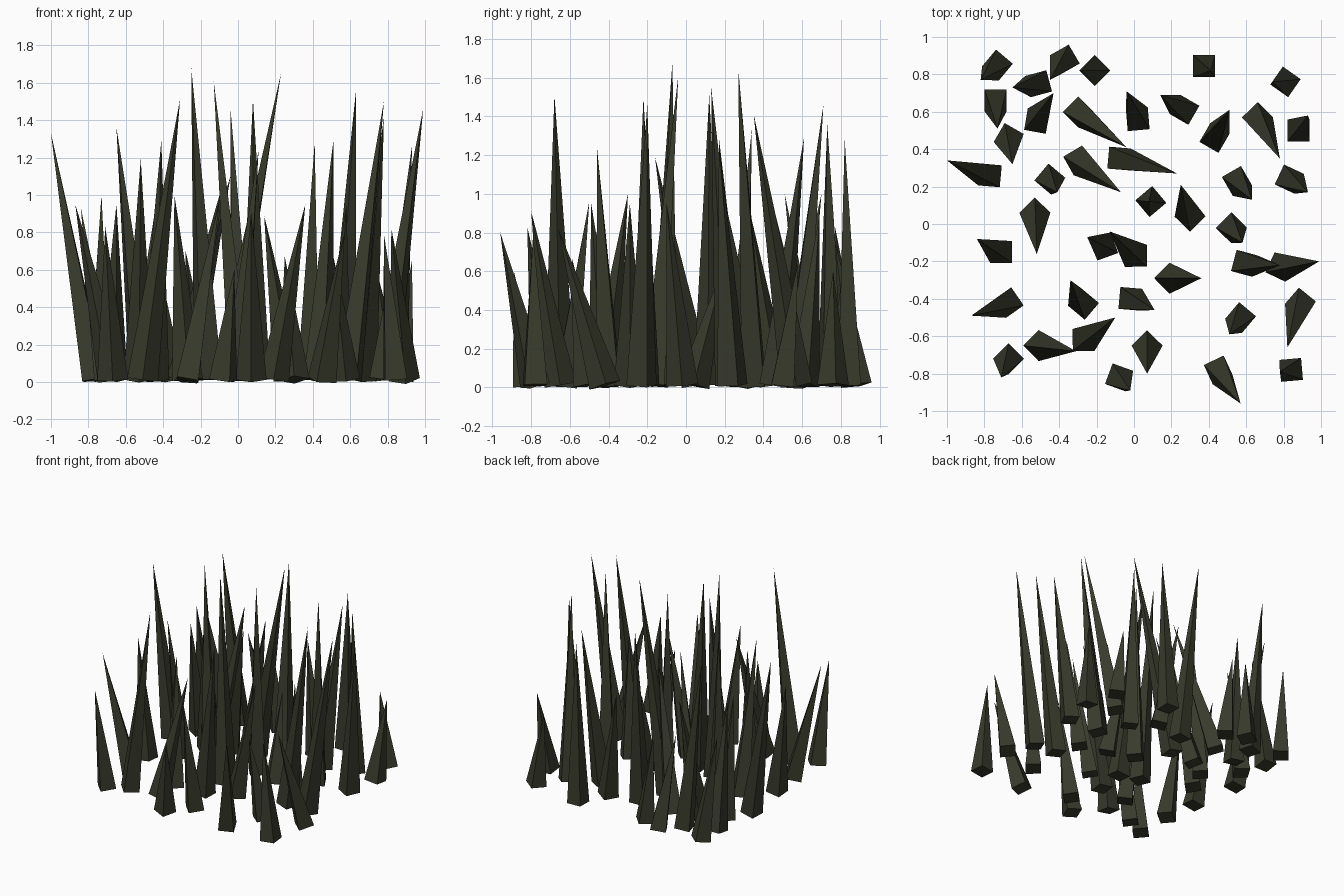
import bpy, bmesh, math
from mathutils import Vector, Matrix

mat = bpy.data.materials.new("dark_olive")
mat.diffuse_color = (0.04, 0.043, 0.025, 1)

BASE_R = 0.083   # half diagonal of the square foot
UP = Vector((0, 0, 1))


def spike(bm, x, y, tx, ty, h, turn=45):
    """Four-sided spike from foot (x, y) to tip (tx, ty, h), foot edge turned by `turn` degrees."""
    foot = Vector((x, y, 0.012))
    axis = Vector((tx, ty, h)) - foot
    tilt = UP.rotation_difference(axis.normalized()).to_matrix().to_4x4()
    spin = Matrix.Rotation(math.radians(turn + 45), 4, 'Z')
    lift = Matrix.Translation((0, 0, axis.length / 2))
    bmesh.ops.create_cone(bm, cap_ends=True, segments=4, radius1=BASE_R, radius2=0,
                          depth=axis.length,
                          matrix=Matrix.Translation(foot) @ tilt @ spin @ lift)


def spike_band(name, spikes):
    bm = bmesh.new()
    for s in spikes:
        spike(bm, *s)
    bmesh.ops.remove_doubles(bm, verts=bm.verts, dist=1e-5)
    bmesh.ops.recalc_face_normals(bm, faces=bm.faces)
    me = bpy.data.meshes.new(name)
    bm.to_mesh(me)
    bm.free()
    me.materials.append(mat)
    bpy.context.collection.objects.link(bpy.data.objects.new(name, me))


# back band of spikes: foot x, y, tip x, y, height, turn
spike_band("spikes_back", [
    (-.73, .85, -.82, .77, .83, 50), (-.37, .88, -.45, .77, .75, 30),
    (-.21, .82, -.28, .82, .70), (.375, .845, .41, .82, 1.28, 0),
    (.81, .76, .74, .76, .60, 55), (-.51, .75, -.65, .73, 1.36, 15),
    (-.74, .66, -.73, .51, 1.0, 0), (-.52, .55, -.43, .70, 1.0, 80),
    (-.30, .60, -.04, .41, 1.1), (.02, .56, -.04, .71, 1.46, 5),
    (.27, .61, .14, .69, .89, 60), (.43, .46, .51, .61, 1.29, 60),
    (.66, .57, .78, .35, 1.41), (.88, .50, .93, .58, .65, 0),
])

# middle band
spike_band("spikes_middle", [
    (-.67, .46, -.65, .32, .95, 60), (-.77, .26, -1.0, .34, 1.33, 85),
    (-.45, .24, -.41, .17, 1.29, 50), (-.30, .34, -.07, .17, 1.1, 30),
    (-.08, .35, .23, .27, 1.65, 85), (.09, .12, .08, .12, 1.51, 40),
    (.55, .23, .63, .13, 1.55, 30), (.83, .24, .93, .17, 1.26, 65),
    (-.53, .06, -.52, -.16, 1.19), (.30, .04, .25, .21, .67),
    (.52, -.02, .58, -.10, .95), (-.71, -.15, -.84, -.08, .93, 0),
    (-.16, -.12, -.25, -.07, 1.68, 20), (.01, -.17, -.13, -.04, 1.61, 0),
])

# front band
spike_band("spikes_front", [
    (.19, -.29, .36, -.29, .95), (.59, -.21, .78, -.22, 1.5, 75),
    (.78, -.23, .99, -.20, 1.46, 65), (-.67, -.42, -.87, -.49, .95, 35),
    (-.27, -.43, -.34, -.30, 1.0, 50), (-.02, -.40, .11, -.46, 1.24, 85),
    (.57, -.50, .51, -.59, .67, 50), (.89, -.42, .82, -.66, .82, 50),
    (-.51, -.65, -.31, -.68, 1.51), (-.27, -.62, -.10, -.50, .96, 0),
    (.07, -.65, .07, -.80, .91), (-.67, -.72, -.71, -.82, .83),
    (-.08, -.82, -.02, -.89, .60, 70), (.45, -.78, .57, -.96, .80, 25),
    (.84, -.78, .78, -.79, .79, 5),
])
